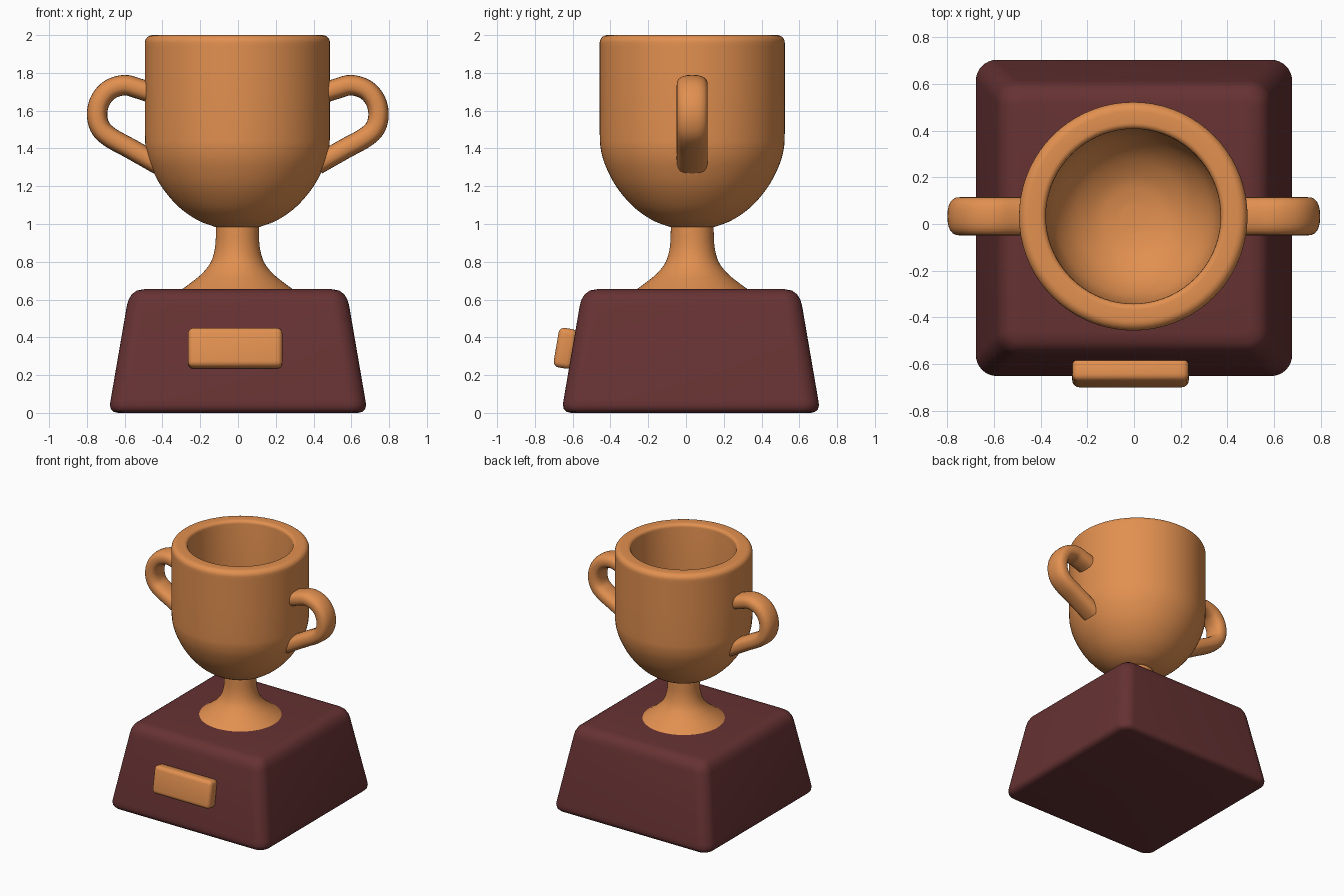
import bpy, bmesh, math
from mathutils import Vector, Matrix

if "Cube" in bpy.data.objects:
    bpy.data.objects.remove(bpy.data.objects["Cube"])

CY = 0.033  # cup axis sits slightly behind the origin because the plaque sticks out


def material(name, rgb):
    m = bpy.data.materials.new(name)
    m.diffuse_color = (*rgb, 1)
    m.use_nodes = True
    m.node_tree.nodes["Principled BSDF"].inputs["Base Color"].default_value = m.diffuse_color
    return m


gold = material("warm bronze", (0.76, 0.28, 0.08))
wood = material("dark red wood", (0.135, 0.032, 0.033))


def finish(name, bm, mat, angle=40):
    bmesh.ops.recalc_face_normals(bm, faces=bm.faces)
    me = bpy.data.meshes.new(name)
    bm.to_mesh(me)
    bm.free()
    me.materials.append(mat)
    ob = bpy.data.objects.new(name, me)
    bpy.context.collection.objects.link(ob)
    bpy.ops.object.select_all(action='DESELECT')
    ob.select_set(True)
    bpy.context.view_layer.objects.active = ob
    bpy.ops.object.shade_smooth_by_angle(angle=math.radians(angle))
    return ob


def loft(rings):
    """Skin a list of closed point rings and cap both ends."""
    bm = bmesh.new()
    vs = [[bm.verts.new(p) for p in r] for r in rings]
    n = len(rings[0])
    for a, b in zip(vs, vs[1:]):
        for i in range(n):
            j = (i + 1) % n
            bm.faces.new((a[i], a[j], b[j], b[i]))
    bm.faces.new(vs[0])
    bm.faces.new(vs[-1])
    return bm


def smooth_path(pts, steps):
    """Catmull-Rom interpolation through the points."""
    p = [Vector(q) for q in pts]
    p = [2 * p[0] - p[1]] + p + [2 * p[-1] - p[-2]]
    out = []
    for i in range(1, len(p) - 2):
        a, b, c, d = p[i - 1:i + 3]
        for k in range(steps):
            t = k / steps
            out.append(0.5 * (2 * b + (c - a) * t + (2 * a - 5 * b + 4 * c - d) * t ** 2
                              + (3 * b - a - 3 * c + d) * t ** 3))
    return out + [p[-2]]


# Plinth: tapered rounded square block
def rounded_square(h, z, r, seg=8):
    ring = []
    for q in range(4):
        for k in range(seg + 1):
            t = math.pi / 2 * (q + k / seg)
            sx = 1 if q in (0, 3) else -1
            sy = 1 if q in (0, 1) else -1
            ring.append((sx * (h - r) + r * math.cos(t),
                         0.026 + sy * (h - r) + r * math.sin(t), z))
    return ring


plinth = [(0.635, 0.0, 0.05), (0.658, 0.006, 0.07), (0.673, 0.02, 0.085), (0.678, 0.042, 0.09),
          (0.674, 0.07, 0.09), (0.588, 0.57, 0.09), (0.579, 0.6, 0.085), (0.562, 0.628, 0.075),
          (0.535, 0.648, 0.055), (0.495, 0.655, 0.03)]
finish("plinth", loft([rounded_square(*p) for p in plinth]), wood)


# Cup with stem: one turned profile
foot = smooth_path([(0.30, 0.65), (0.245, 0.69), (0.185, 0.74), (0.14, 0.80),
                    (0.118, 0.88), (0.113, 0.985)], 4)
bowl = smooth_path([(0.12, 0.985), (0.21, 1.02), (0.31, 1.09), (0.40, 1.195),
                    (0.46, 1.31), (0.485, 1.40), (0.49, 1.48)], 5)
rim = [Vector((0.49, 1.7)), Vector((0.49, 1.94))]
rim += [Vector((0.45 + 0.04 * math.cos(t), 1.96 + 0.04 * math.sin(t)))
        for t in (math.pi / 2 * k / 6 for k in range(7))]
rim += [Vector((0.40 - 0.025 * math.sin(t), 1.975 + 0.025 * math.cos(t)))
        for t in (math.pi / 2 * k / 5 for k in range(6))]
inside = smooth_path([(0.375, 1.5), (0.37, 1.41), (0.34, 1.3), (0.27, 1.2),
                      (0.17, 1.13), (0.08, 1.105), (0.01, 1.10)], 5)
SEG = 72
rings = [[(-0.003 + r * math.cos(2 * math.pi * k / SEG), CY + r * math.sin(2 * math.pi * k / SEG), z)
          for k in range(SEG)] for r, z in foot + bowl + rim + inside]
finish("cup", loft(rings), gold)


# Handles: flattened tube swept along a loop
path = smooth_path([(0.43, 1.685), (0.52, 1.715), (0.60, 1.735), (0.68, 1.71), (0.73, 1.65),
                    (0.745, 1.575), (0.725, 1.505), (0.67, 1.455), (0.57, 1.40), (0.42, 1.315)], 5)


def power(v, e=0.8):
    return math.copysign(abs(v) ** e, v)


def handle(name, side):
    rings = []
    for i, p in enumerate(path):
        d = path[min(i + 1, len(path) - 1)] - path[max(i - 1, 0)]
        n = Vector((-d.y, d.x)).normalized()
        ring = []
        for k in range(24):
            t = 2 * math.pi * k / 24
            o = n * 0.054 * power(math.cos(t))
            ring.append((side * (p.x + o.x) - 0.001, CY + 0.082 * power(math.sin(t)), p.y + o.y))
        rings.append(ring)
    finish(name, loft(rings), gold, 50)


handle("right_handle", 1)
handle("left_handle", -1)

# Plaque: rounded plate leaning with the front of the plinth
bm = bmesh.new()
bmesh.ops.create_cube(bm, size=1, matrix=Matrix.Diagonal((0.50, 0.10, 0.212, 1)))
bmesh.ops.bevel(bm, geom=bm.edges[:], offset=0.03, segments=4, profile=0.5, affect='EDGES')
bm.transform(Matrix.Translation((-0.015, -0.638, 0.342)) @ Matrix.Rotation(-0.168, 4, 'X'))
finish("plaque", bm, gold)
